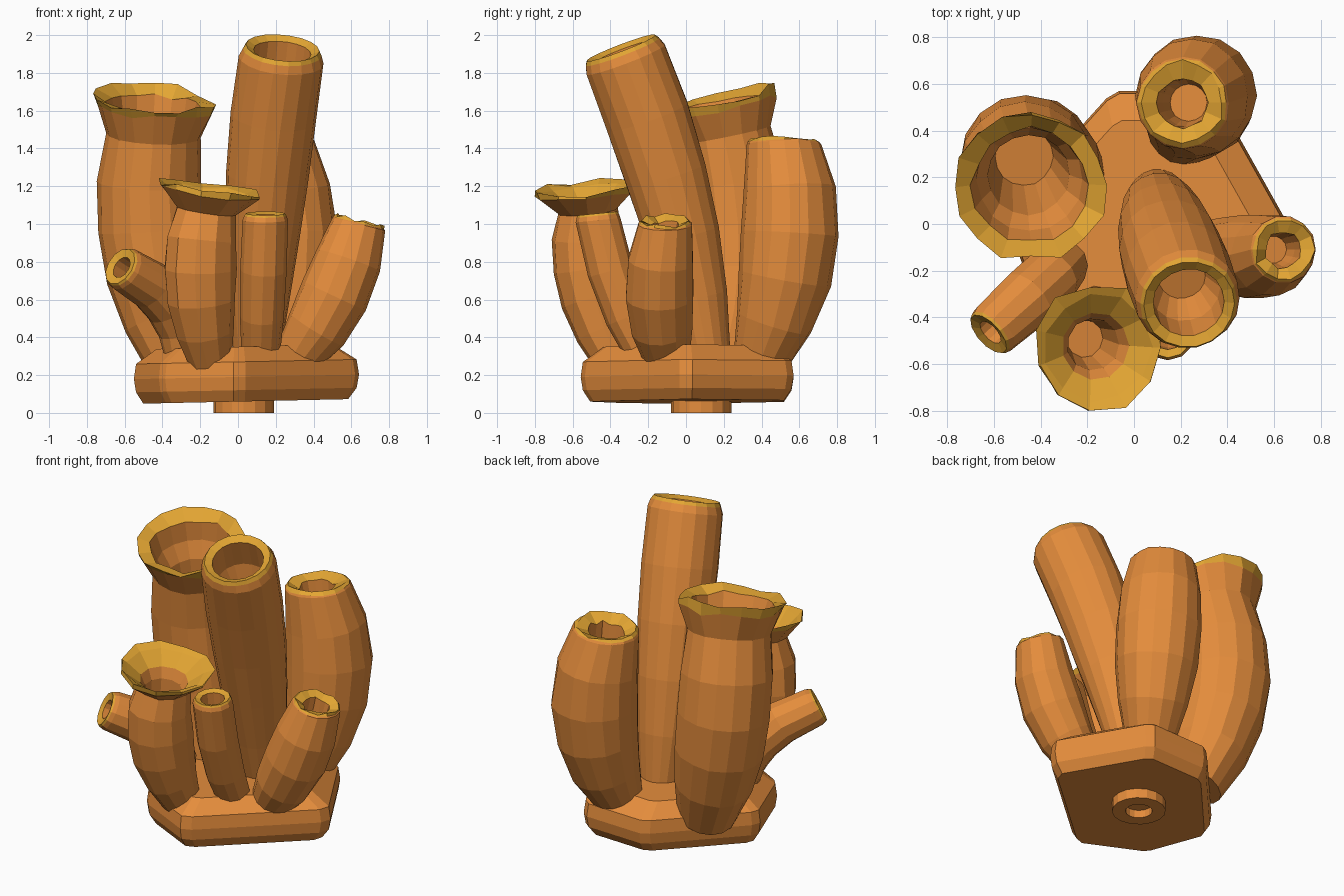
import bpy, bmesh, math, random
from mathutils import Vector

random.seed(4)
if "Cube" in bpy.data.objects:
    bpy.data.objects.remove(bpy.data.objects["Cube"], do_unlink=True)

UP = Vector((0, 0, 1))


def material(name, color):
    mat = bpy.data.materials.new(name)
    mat.use_nodes = True
    mat.diffuse_color = color
    mat.node_tree.nodes["Principled BSDF"].inputs["Base Color"].default_value = color
    return mat


CLAY = material("orange brown", (0.78, 0.265, 0.045, 1))
GOLD = material("golden rim", (0.77, 0.38, 0.033, 1))


def skin(name, rings, gold_bands=()):
    """Closed flat-faced surface through a list of rings, with some bands in the rim colour."""
    bm = bmesh.new()
    loops = [[bm.verts.new(point) for point in ring] for ring in rings]
    for band, (lower, upper) in enumerate(zip(loops, loops[1:])):
        for k in range(len(lower)):
            face = bm.faces.new((lower[k - 1], lower[k], upper[k], upper[k - 1]))
            face.material_index = int(band in gold_bands)
    bm.faces.new(loops[0])
    bm.faces.new(loops[-1])
    bmesh.ops.recalc_face_normals(bm, faces=bm.faces)
    mesh = bpy.data.meshes.new(name)
    bm.to_mesh(mesh)
    bm.free()
    mesh.materials.append(CLAY)
    mesh.materials.append(GOLD)
    bpy.context.collection.objects.link(bpy.data.objects.new(name, mesh))


def make_ring(center, normal, radius, sides, wobble=0.0, ragged=0.0):
    """Circle of points square to the normal, roughened outward (wobble) and along it (ragged)."""
    turn = UP.rotation_difference(normal)
    points = []
    for k in range(sides):
        angle = math.tau * k / sides
        reach = radius * (1 + random.uniform(-wobble, wobble))
        lift = radius * random.uniform(-ragged, ragged)
        points.append(center + turn @ Vector((reach * math.cos(angle), reach * math.sin(angle), lift)))
    return points


def through(start, middle, end, t):
    """Smooth curve that passes through three values."""
    return (start * (1 - t) * (1 - t - t)
            + middle * 4 * t * (1 - t)
            + end * t * (t + t - 1))


# Lip profiles: (height, radius, golden, raggedness), in units of the neck radius
def bevelled_lip(bore):
    return [(0.2, 0.93, False, 0), (0.3, 0.87, True, 0), (0.2, bore, True, 0),
            (-0.6, bore, False, 0), (-1.2, 0.45, False, 0)]


def ragged_lip():
    return [(0.05, 0.95, False, 0.03), (0.13, 0.88, True, 0.08), (-0.05, 0.54, True, 0.12),
            (-0.6, 0.5, False, 0), (-1.2, 0.4, False, 0)]


def flared_lip(spread, golden_funnel):
    return [(0.6, spread - 0.06, False, 0.05), (0.8, spread, True, 0.08),
            (0.65, spread - 0.3, True, 0.06), (0.2, 0.9, golden_funnel, 0),
            (-0.2, 0.7, False, 0), (-1.8, 0.5, False, 0)]


def tube(name, foot, belly, neck, radii, mouth, lip, sides=14, bands=5, wobble=0.02):
    """Hollow tube grown along a curve; the lip folds over the edge and down inside."""
    foot, belly, neck = Vector(foot), Vector(belly), Vector(neck)
    mouth = Vector(mouth).normalized()
    step = 1 / bands
    rings, gold_bands = [], []
    for i in range(bands + 1):
        t = i * step
        center = through(foot, belly, neck, t)
        ahead = through(foot, belly, neck, t + step) - through(foot, belly, neck, t - step)
        normal = mouth if i == bands else ahead.normalized()
        rings.append(make_ring(center, normal, through(*radii, t), sides, wobble))
    for height, width, golden, ragged in lip:
        if golden:
            gold_bands.append(len(rings) - 1)
        center = neck + mouth * height * radii[-1]
        rings.append(make_ring(center, mouth, width * radii[-1], sides, wobble + ragged / 2, ragged))
    skin(name, rings, gold_bands)


# Rock base: six-sided slab with cut corners and sloping edges
corners = [Vector(c) for c in ((0.66, 0), (0.34, 0.57), (-0.09, 0.57),
                               (-0.56, 0.05), (-0.41, -0.36), (0, -0.57))]
outline = []
for k, corner in enumerate(corners):
    following = corners[(k + 1) % len(corners)]
    outline += [corner.lerp(corners[k - 1], 0.06), corner.lerp(following, 0.06)]
levels = ((0.06, 0.91), (0.12, 0.98), (0.19, 1), (0.27, 0.98), (0.35, 0.78))
skin("rock_base", [[(point * scale).to_3d() + UP * (z + point.x / 50) for point in outline]
                   for z, scale in levels])

# Peg under the base, with a blind hole
peg_profile = ((0.1, 0.16), (0, 0.16), (0, 0.08), (0.05, 0.08))
skin("base_peg", [make_ring(Vector((0.03, 0.08, z)), UP, radius, 16) for z, radius in peg_profile])

# Wide flared tube at the back
tube("large_trumpet_tube",
     foot=(-0.29, 0.2, 0.25), belly=(-0.45, 0.28, 0.85), neck=(-0.45, 0.2, 1.47),
     radii=(0.18, 0.275, 0.25), mouth=(0.05, -0.2, 1),
     lip=flared_lip(spread=1.3, golden_funnel=False), sides=16)

# Tallest tube, leaning forward
tube("tall_tube",
     foot=(0.1, 0.12, 0.28), belly=(0.14, -0.06, 1.1), neck=(0.23, -0.32, 1.87),
     radii=(0.12, 0.21, 0.225), mouth=(0.1, -0.38, 1),
     lip=bevelled_lip(bore=0.68), sides=18, wobble=0.01)

# Bulging tube at the back
tube("back_tube",
     foot=(0.2, 0.38, 0.25), belly=(0.27, 0.54, 0.83), neck=(0.21, 0.52, 1.42),
     radii=(0.14, 0.255, 0.2), mouth=(-0.1, 0, 1),
     lip=ragged_lip(), sides=16)

# Flared tube at the front
tube("front_trumpet_tube",
     foot=(-0.14, -0.36, 0.25), belly=(-0.2, -0.5, 0.68), neck=(-0.17, -0.52, 1.07),
     radii=(0.11, 0.19, 0.16), mouth=(0.15, -0.1, 1),
     lip=flared_lip(spread=1.75, golden_funnel=True), sides=11)

# Slim upright tube at the front
tube("slim_front_tube",
     foot=(0.12, -0.2, 0.28), belly=(0.13, -0.36, 0.63), neck=(0.145, -0.465, 1.02),
     radii=(0.1, 0.12, 0.12), mouth=(0, -0.1, 1),
     lip=bevelled_lip(bore=0.6), sides=12, bands=3, wobble=0.01)

# Curved tube on the left side
tube("curved_side_tube",
     foot=(0.3, -0.1, 0.28), belly=(0.51, -0.14, 0.62), neck=(0.64, -0.11, 1),
     radii=(0.12, 0.185, 0.145), mouth=(0.25, 0, 1),
     lip=ragged_lip(), bands=4)

# Short tube poking outward on the right side
tube("short_tilted_tube",
     foot=(-0.3, -0.16, 0.26), belly=(-0.36, -0.23, 0.56), neck=(-0.6, -0.45, 0.76),
     radii=(0.08, 0.13, 0.12), mouth=(-0.6, -0.55, 0.4),
     lip=bevelled_lip(bore=0.5), sides=12, bands=4, wobble=0.01)
